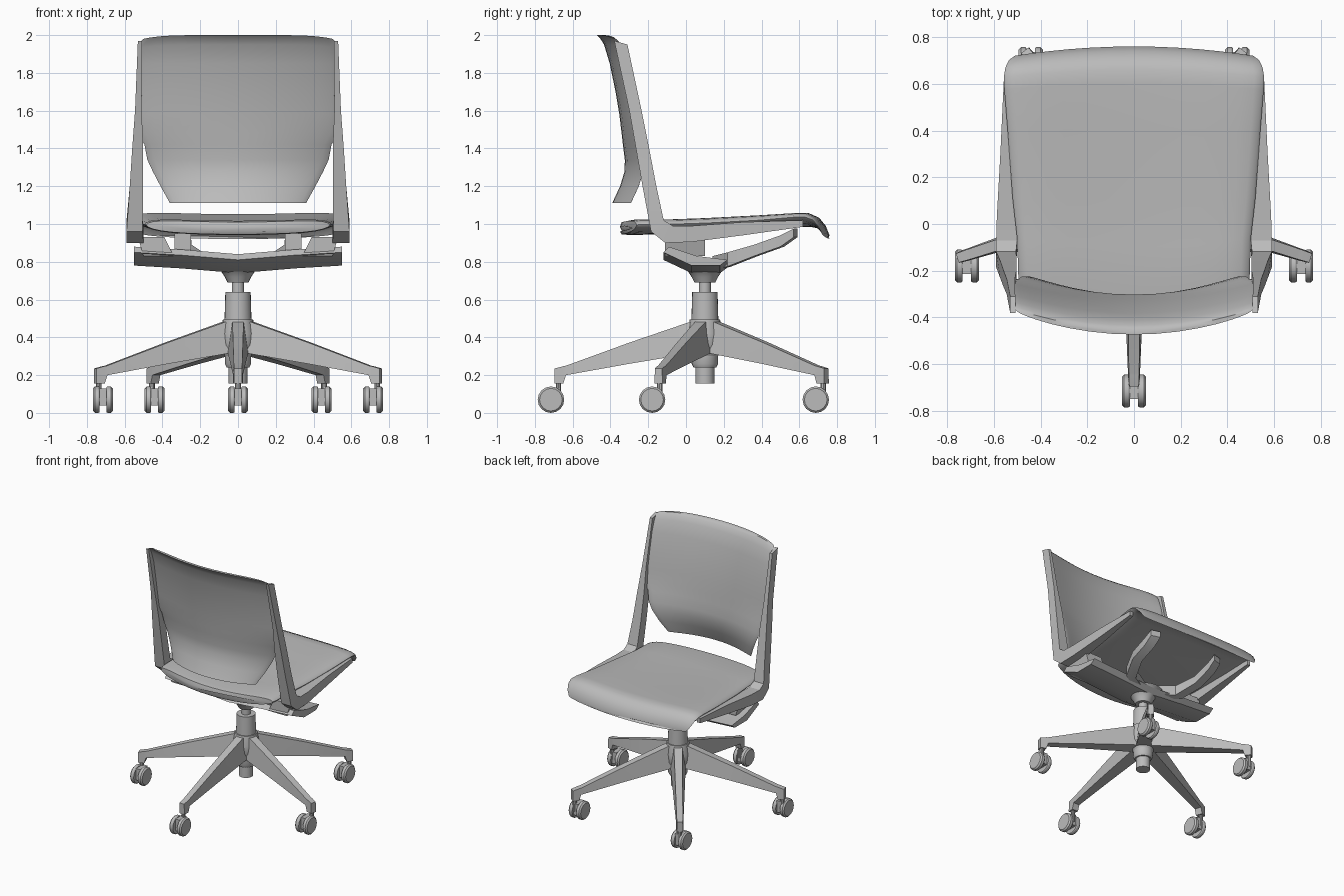
import bpy, bmesh
from math import sin, cos, pi, radians

if "Cube" in bpy.data.objects:
    bpy.data.objects.remove(bpy.data.objects["Cube"])

GREY = (0.5, 0.5, 0.5, 1)
mat = bpy.data.materials.new("plain_grey")
mat.use_nodes = True
mat.diffuse_color = GREY
mat.node_tree.nodes["Principled BSDF"].inputs["Base Color"].default_value = GREY


def loft(name, rings, angle=30):
    """Skin a closed solid through equal-length rings of points."""
    bm = bmesh.new()
    loops = [[bm.verts.new(p) for p in ring] for ring in rings]
    n = len(loops[0])
    for a, b in zip(loops, loops[1:]):
        for i in range(n):
            j = (i + 1) % n
            bm.faces.new((a[i], a[j], b[j], b[i]))
    bm.faces.new(loops[0][::-1])
    bm.faces.new(loops[-1])
    bmesh.ops.recalc_face_normals(bm, faces=bm.faces)
    mesh = bpy.data.meshes.new(name)
    bm.to_mesh(mesh)
    bm.free()
    ob = bpy.data.objects.new(name, mesh)
    bpy.context.collection.objects.link(ob)
    mesh.materials.append(mat)
    bpy.ops.object.select_all(action='DESELECT')
    ob.select_set(True)
    bpy.context.view_layer.objects.active = ob
    bpy.ops.object.shade_smooth_by_angle(angle=radians(angle))
    return ob


def lathe_z(name, profile, cx, cy, n=24):
    loft(name, [[(cx + r * cos(2 * pi * k / n), cy + r * sin(2 * pi * k / n), z)
                 for k in range(n)] for r, z in profile])


def lathe_x(name, profile, cy, cz, n=16):
    loft(name, [[(x, cy + r * cos(2 * pi * k / n), cz + r * sin(2 * pi * k / n))
                 for k in range(n)] for x, r in profile])


def box(name, x0, x1, y0, y1, z0, z1):
    loft(name, [[(x0, y0, z), (x1, y0, z), (x1, y1, z), (x0, y1, z)] for z in (z0, z1)])


def slab_params(n=16):
    """Cross-section parameters: across one side, then back along the other."""
    out = []
    for k in range(2 * n):
        a = pi * k / n
        u = -cos(a)
        out.append((u, (1 if k < n else -1) * max(0, 1 - u ** 6) ** 0.5))
    return out


# Seat cushion: y, top, bottom, half width
SEAT = [(-0.35, 0.985, 0.96, 0.46), (-0.34, 1.01, 0.945, 0.485), (-0.3, 1.017, 0.942, 0.495),
        (-0.1, 1.018, 0.945, 0.50), (0.1, 1.025, 0.95, 0.52), (0.4, 1.04, 0.965, 0.54),
        (0.6, 1.052, 0.985, 0.555), (0.66, 1.052, 0.985, 0.557), (0.705, 1.033, 0.975, 0.55),
        (0.74, 0.99, 0.945, 0.535), (0.76, 0.94, 0.92, 0.51)]
rings = []
for y, top, bot, hw in SEAT:
    t = (y + 0.35) / 1.11
    bend = 0.08 * (1 - t) ** 3 - 0.04 * t ** 3
    mid, h = (top + bot) / 2, (top - bot) / 2
    rings.append([(u * hw, y + bend * u * u, mid + h * s + 0.018 * u * u)
                  for u, s in slab_params()])
loft("seat", rings, 45)

# Curved back panel: z, centre y, half width
BACK = [(2.0, -0.462, 0.50), (1.985, -0.445, 0.518), (1.95, -0.423, 0.526), (1.85, -0.393, 0.53),
        (1.7, -0.362, 0.535), (1.58, -0.342, 0.535), (1.48, -0.33, 0.53), (1.42, -0.323, 0.495),
        (1.34, -0.313, 0.48), (1.28, -0.314, 0.452), (1.2, -0.338, 0.41), (1.11, -0.38, 0.36)]
rings = []
for z, y, hw in BACK:
    drop = 0.02 if z > 1.94 else 0
    rings.append([(u * hw, y + 0.088 * u * u + 0.011 * s, z - drop * u ** 6)
                  for u, s in slab_params()])
loft("back_panel", rings, 45)

# Side frames: upright that bends forward under the seat edge
# (back y, back z, front y, front z, inner x, outer x)
FRAME = [(-0.38, 1.97, -0.31, 1.95, 0.508, 0.53), (-0.30, 1.6, -0.235, 1.6, 0.51, 0.545),
         (-0.265, 1.4, -0.195, 1.4, 0.502, 0.56), (-0.23, 1.2, -0.157, 1.2, 0.502, 0.573),
         (-0.185, 0.96, -0.118, 1.02, 0.505, 0.59), (-0.11, 0.90, -0.07, 0.99, 0.50, 0.59),
         (0.03, 0.905, 0.03, 0.99, 0.50, 0.587), (0.3, 0.94, 0.3, 1.01, 0.51, 0.572),
         (0.62, 0.985, 0.62, 1.02, 0.53, 0.557)]
for side, sx in (("left", 1), ("right", -1)):
    loft(side + "_frame", [[(sx * xi, yb, zb), (sx * xo, yb, zb), (sx * xo, yf, zf),
                            (sx * xi, yf, zf)] for yb, zb, yf, zf, xi, xo in FRAME])
    # Bracket between cross beam and frame
    loft(side + "_bracket", [[(sx * x0, -0.11, z), (sx * x1, -0.11, z),
                              (sx * x1, 0.1, z), (sx * x0, 0.1, z)]
                             for z, x0, x1 in ((0.83, 0.34, 0.50), (0.93, 0.39, 0.53))])
    # Forked arm reaching forward to the seat: x, y, bottom, top
    ARM = [(0.06, 0.14, 0.755, 0.83), (0.22, 0.22, 0.775, 0.85), (0.28, 0.36, 0.83, 0.89),
           (0.285, 0.5, 0.88, 0.94), (0.285, 0.57, 0.93, 0.975)]
    loft(side + "_support_arm", [[(sx * (x - 0.035), y + 0.02, b), (sx * (x + 0.035), y, b),
                                  (sx * (x + 0.035), y, t), (sx * (x - 0.035), y + 0.02, t)]
                                 for x, y, b, t in ARM])
    box(side + "_seat_mount", sx * 0.25, sx * 0.335, -0.08, 0.02, 0.86, 0.95)

# Cross beam with a shallow V
SECTION = [(-0.12, 0.85), (0.03, 0.78), (0.18, 0.78), (0.22, 0.81), (0.06, 0.83), (-0.09, 0.88)]
loft("cross_beam", [[(x, y, z + dz) for y, z in SECTION]
                    for x, dz in ((-0.55, 0), (-0.3, -0.015), (0, -0.04), (0.3, -0.015), (0.55, 0))])

# Column and hub
CY = 0.1
lathe_z("swivel_cone", [(0.055, 0.69), (0.07, 0.72), (0.09, 0.75), (0.14, 0.79)], 0, CY)
lathe_z("gas_lift", [(0.032, 0.6), (0.032, 0.7)], 0, CY)
lathe_z("upper_sleeve", [(0.072, 0.47), (0.067, 0.64)], 0, CY)
lathe_z("hub", [(0.07, 0.3), (0.095, 0.36), (0.095, 0.42), (0.08, 0.495)], 0, CY)
lathe_z("lower_sleeve", [(0.06, 0.24), (0.07, 0.26), (0.07, 0.32)], 0, CY)
lathe_z("lower_tube", [(0.05, 0.155), (0.05, 0.26)], 0, CY)

# Five legs with twin-wheel casters: radius, bottom, top, half widths below and above
LEG = [(0.04, 0.32, 0.495, 0.055, 0.03), (0.4, 0.26, 0.372, 0.04, 0.026),
       (0.735, 0.2, 0.25, 0.026, 0.022), (0.75, 0.155, 0.247, 0.026, 0.022),
       (0.795, 0.155, 0.235, 0.022, 0.02)]
for i in range(5):
    a = -pi / 2 + i * 2 * pi / 5
    c, s = cos(a), sin(a)

    def place(r, w, z):
        return (r * c - w * s, CY + r * s + w * c, z)

    loft(f"leg_{i + 1}", [[place(r, -wb, b), place(r, wb, b), place(r, wt, t), place(r, -wt, t)]
                          for r, b, t, wb, wt in LEG])
    px, py = 0.775 * c, CY + 0.775 * s
    wx, wy = 0.97 * px, py - 0.04
    lathe_z(f"caster_pin_{i + 1}", [(0.015, 0.07), (0.015, 0.17)], px, py, 10)
    box(f"caster_body_{i + 1}", wx - 0.02, wx + 0.02, wy - 0.035, wy + 0.05, 0.04, 0.13)
    for side, sx in (("left", 1), ("right", -1)):
        lathe_x(f"{side}_wheel_{i + 1}", [(wx + sx * 0.018, 0.066), (wx + sx * 0.024, 0.07),
                                          (wx + sx * 0.042, 0.07), (wx + sx * 0.052, 0.06)], wy, 0.07)
